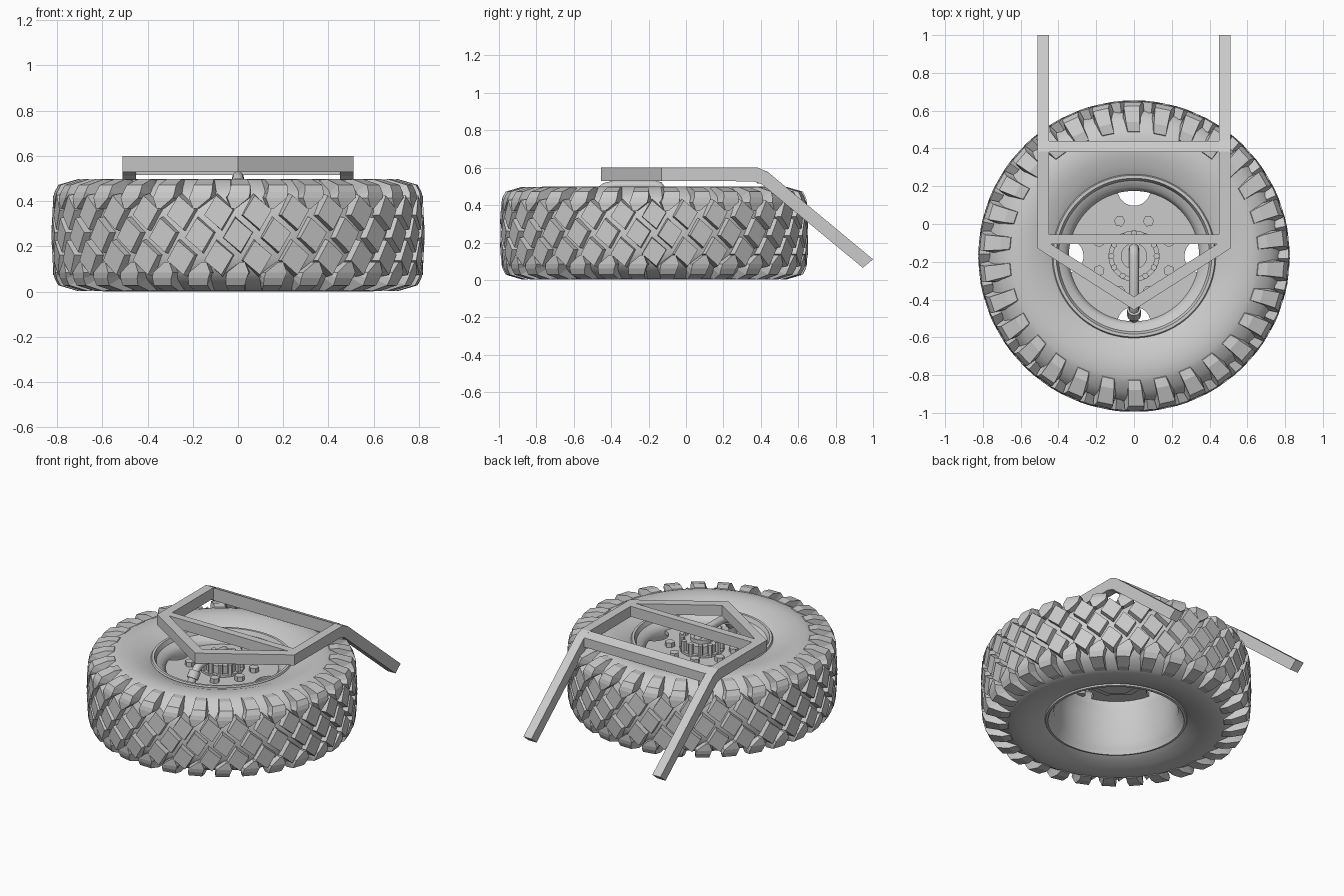
import bpy, bmesh
from math import sin, cos, pi, radians
from mathutils import Matrix, Vector

if "Cube" in bpy.data.objects:
    bpy.data.objects.remove(bpy.data.objects["Cube"])

CY, MID, N = -0.17, 0.25, 30      # wheel centre y, mid height, tread pitch count


def finish(name, bm, smooth=None):
    bmesh.ops.recalc_face_normals(bm, faces=bm.faces[:])
    me = bpy.data.meshes.new(name)
    bm.to_mesh(me)
    bm.free()
    ob = bpy.data.objects.new(name, me)
    bpy.context.collection.objects.link(ob)
    if smooth:
        bpy.ops.object.select_all(action='DESELECT')
        ob.select_set(True)
        bpy.context.view_layer.objects.active = ob
        bpy.ops.object.shade_smooth_by_angle(angle=radians(smooth))
    return ob


def polar(r, a, z):
    return Vector((r * sin(a), CY - r * cos(a), z))


def bridge(bm, rings, cap):
    """Skin a list of equal-length closed rings of points."""
    vs = [[bm.verts.new(p) for p in ring] for ring in rings]
    n = len(rings[0])
    for i in range(len(vs) if not cap else len(vs) - 1):
        a, b = vs[i], vs[(i + 1) % len(vs)]
        for j in range(n):
            bm.faces.new((a[j], a[(j + 1) % n], b[(j + 1) % n], b[j]))
    if cap:
        bm.faces.new(vs[0])
        bm.faces.new(vs[-1])


def lathe(name, prof, segs=96, smooth=35):
    bm = bmesh.new()
    bridge(bm, [[polar(r, 2 * pi * i / segs, z) for r, z in prof] for i in range(segs)], False)
    return finish(name, bm, smooth)


def cylinders(name, items, segs, smooth=None):
    """items: (radius from hub, angle, radius, z0, z1)"""
    bm = bmesh.new()
    for d, a, r, z0, z1 in items:
        c = polar(d, a, 0)
        bridge(bm, [[c + Vector((r * cos(2 * pi * k / segs + a + pi / segs),
                                 r * sin(2 * pi * k / segs + a + pi / segs), z))
                     for k in range(segs)] for z in (z0, z1)], True)
    return finish(name, bm, smooth)


def prism(name, rings):
    bm = bmesh.new()
    bridge(bm, rings, True)
    return finish(name, bm)


# tyre carcass, symmetric about the mid height
half = [(.42, .20), (.445, .215), (.48, .226), (.53, .243), (.59, .249), (.64, .245),
        (.67, .235), (.72, .205), (.765, .165), (.785, .10)]
lathe("tyre_carcass", [(r, MID + d) for r, d in half] + [(.79, MID)] +
      [(r, MID - d) for r, d in reversed(half)])

# tread diamonds: a centre row and two staggered side rows
bm = bmesh.new()
diamond = [(-.066, -.012), (.012, -.078), (.066, .012), (-.012, .078)]
for row, dz in ((0, 0), (1, .1), (1, -.1)):
    for i in range(N):
        a0 = 2 * pi * (i + row / 2) / N
        rings = []
        for s, r in ((1.08, .77), (.97, .825)):
            rings.append([polar(r - .25 * (dz + v) ** 2, a0 + s * u / .82, MID + dz + s * v)
                          for u, v in diamond])
        bridge(bm, rings, True)
finish("tread_blocks", bm)

# shoulder lugs wrapping onto both sidewalls: (top r, top dz, base r, base dz, half width, skew)
stations = [(.818, .118, .775, .118, .010, -.020), (.818, .165, .772, .165, .048, .0),
            (.812, .190, .755, .175, .046, .008), (.795, .222, .73, .190, .042, .012),
            (.71, .247, .69, .215, .036, .006), (.66, .244, .65, .230, .032, .0)]
bm = bmesh.new()
for side in (1, -1):
    for i in range(N):
        a0 = 2 * pi * i / N
        rings = []
        for rt, dt, rb, db, w, k in stations:
            rings.append([polar(r, a0 + side * (k + u) / r, MID + side * d) for r, d, u in
                          ((rb, db, -w * 1.1), (rt, dt, -w), (rt, dt, w), (rb, db, w * 1.1))])
        bridge(bm, rings, True)
finish("shoulder_lugs", bm)

# rim barrel with rolled lips
lathe("rim_barrel", [(.425, .055), (.435, .045), (.43, .032), (.415, .03), (.402, .06),
                     (.378, .10), (.372, .26), (.345, .33), (.345, .395), (.365, .425),
                     (.40, .44), (.412, .468), (.428, .468), (.435, .455), (.425, .44)])

# wheel disc with four scalloped vent holes
disc = cylinders("wheel_disc", [(0, 0, .352, .365, .39)], 96, 35)
cutter = cylinders("vent_cutter", [(.355, k * pi / 2, .088, .3, .45) for k in range(4)], 32)
mod = disc.modifiers.new("vents", 'BOOLEAN')
mod.object, mod.operation, mod.solver = cutter, 'DIFFERENCE', 'EXACT'
bpy.context.view_layer.objects.active = disc
bpy.ops.object.modifier_apply(modifier="vents")
bpy.data.objects.remove(cutter)

# hub, wheel nuts and flange bolts
cylinders("hub_drum", [(0, 0, .135, .38, .405), (0, 0, .112, .40, .455), (0, 0, .07, .45, .48)], 32, 35)
cylinders("hub_back_plate", [(0, 0, .21, .325, .37), (0, 0, .13, .29, .33)], 8)
cylinders("wheel_nuts", [(.2, (k + .5) * pi / 4, .03, .385, .42) for k in range(8)], 6)
cylinders("hub_bolts", [(.12, k * pi / 6, .017, .39, .47) for k in range(12)], 6)


# clamp arm: a bent pipe from the hub to the frame tip
def pipe(name, pts, r):
    cu = bpy.data.curves.new(name, 'CURVE')
    cu.dimensions, cu.bevel_depth, cu.bevel_resolution, cu.use_fill_caps = '3D', r, 4, True
    sp = cu.splines.new('POLY')
    sp.points.add(len(pts) - 1)
    for p, co in zip(sp.points, pts):
        p.co = (*co, 1)
    ob = bpy.data.objects.new(name, cu)
    bpy.context.collection.objects.link(ob)
    bpy.ops.object.select_all(action='DESELECT')
    ob.select_set(True)
    bpy.context.view_layer.objects.active = ob
    bpy.ops.object.convert(target='MESH')
    bpy.ops.object.shade_smooth_by_angle(angle=radians(40))


pipe("clamp_arm", [(0, -.13, .42), (0, -.13, .48), (0, -.145, .50), (0, -.17, .505), (0, -.38, .505),
                   (0, -.43, .495), (0, -.47, .465), (0, -.495, .42), (0, -.50, .36)], .026)
pipe("clamp_collar", [(0, -.455, .48), (0, -.485, .44)], .036)

# carrier frame: bent side rails and front V, mirrored, plus cross bars
rail = [(-.13, .6), (.385, .6), (.44, .575), (1.0, .11), (.945, .065), (.405, .512),
        (.36, .527), (-.13, .53)]
vee = [(0, -.455), (.51, -.13), (.45, -.10), (0, -.385)]
for s, side in ((-1, "left"), (1, "right")):
    prism(side + "_rail", [[(s * x, y, z) for y, z in rail] for x in (.45, .51)])
    prism(side + "_front_brace", [[(s * x, y, z) for x, y in vee] for z in (.53, .6)])
for name, y0, y1, z0 in (("rear_crossbar", .38, .44, .515), ("front_crossbar", -.105, -.055, .53)):
    z1 = .6 if y1 < 0 else .577
    prism(name, [[(x, y0, z0), (x, y1, z0), (x, y1, z1), (x, y0, .6)] for x in (-.452, .452)])
